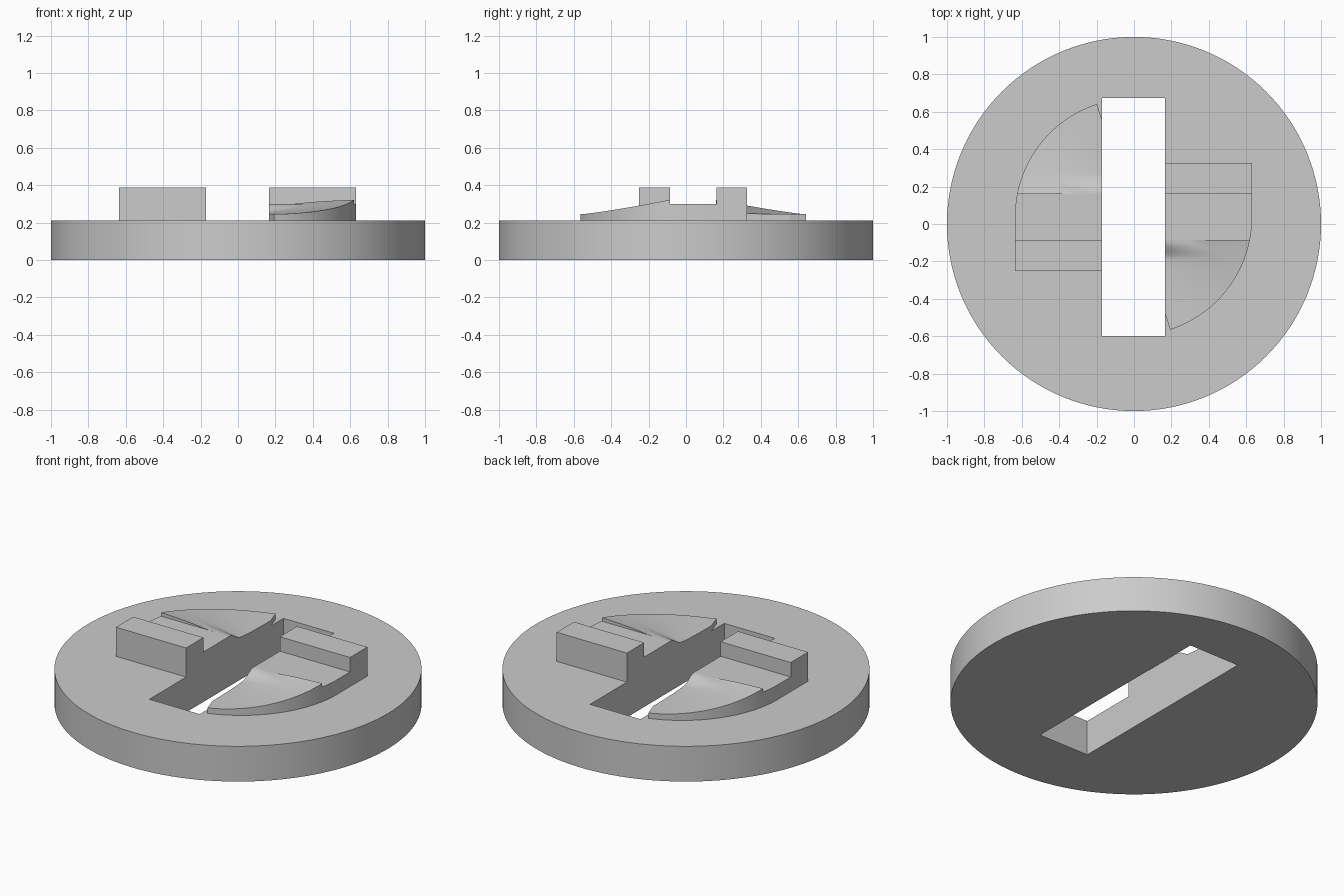
import bpy, bmesh, math

if "Cube" in bpy.data.objects:
    bpy.data.objects.remove(bpy.data.objects["Cube"])

CX, CY = -0.0025, 0.038     # centre of the point-symmetric cam pair
R, X0 = 0.634, 0.1675       # cam radius, half slot width
BASE, SHELF, BLOCK = 0.212, 0.30, 0.387
Y1, Y2, Y3 = -0.123, 0.124, 0.288   # shelf start, block start, block end

grey = bpy.data.materials.new("grey")
grey.diffuse_color = (0.6, 0.6, 0.6, 1)
grey.use_nodes = True
grey.node_tree.nodes["Principled BSDF"].inputs["Base Color"].default_value = grey.diffuse_color


def finish(bm, name):
    bmesh.ops.recalc_face_normals(bm, faces=bm.faces)
    me = bpy.data.meshes.new(name)
    bm.to_mesh(me)
    bm.free()
    ob = bpy.data.objects.new(name, me)
    me.materials.append(grey)
    bpy.context.collection.objects.link(ob)
    return ob


def smooth(ob, deg=30):
    bpy.ops.object.select_all(action='DESELECT')
    ob.select_set(True)
    bpy.context.view_layer.objects.active = ob
    bpy.ops.object.shade_smooth_by_angle(angle=math.radians(deg))


def prism(name, pts, z0, z1):
    bm = bmesh.new()
    f = bm.faces.new([bm.verts.new((x, y, z0)) for x, y in pts])
    ext = bmesh.ops.extrude_face_region(bm, geom=[f], use_keep_orig=True)
    verts = [v for v in ext["geom"] if isinstance(v, bmesh.types.BMVert)]
    bmesh.ops.translate(bm, verts=verts, vec=(0, 0, z1 - z0))
    return finish(bm, name)


def ramp_height(x, y):
    # helical fall, eased into the shelf level beside the slot
    a0, a1 = math.asin(-Y1 / R), math.radians(72)
    t = min(1, max(0, (math.atan2(-y, x) - a0) / (a1 - a0)))
    z = 0.245 + 0.077 * (1 - t) ** 1.7
    k = min(1, (Y1 - y) / 0.1)
    k = k * k * (3 - 2 * k)
    return z if z > SHELF else SHELF + (z - SHELF) * k


def ramp(name, n=32, m=16):
    a0, a1 = math.asin(-Y1 / R), math.radians(72)
    yin = -X0 * math.tan(a1)
    bm = bmesh.new()
    top, low = [], []
    for i in range(n + 1):
        s = i / n
        a = a0 + (a1 - a0) * s
        ox, oy = R * math.cos(a), -R * math.sin(a)
        iy = Y1 + (yin - Y1) * s
        pts = [(X0 + (ox - X0) * j / m, iy + (oy - iy) * j / m) for j in range(m + 1)]
        top.append([bm.verts.new((x, y, ramp_height(x, y))) for x, y in pts])
        low.append([bm.verts.new((x, y, BASE)) for x, y in pts])
    for i in range(n):
        for j in range(m):
            for g in (top, low):
                bm.faces.new((g[i][j], g[i + 1][j], g[i + 1][j + 1], g[i][j + 1]))
        for j in (0, m):
            bm.faces.new((top[i][j], top[i + 1][j], low[i + 1][j], low[i][j]))
    for j in range(m):
        for i in (0, n):
            bm.faces.new((top[i][j], top[i][j + 1], low[i][j + 1], low[i][j]))
    return finish(bm, name)


# Round base plate with the rectangular through slot
N = 128
disc = [(math.cos(2 * math.pi * i / N), math.sin(2 * math.pi * i / N)) for i in range(N)]
plate = prism("base_plate", disc, 0, BASE)
sx, sy = X0, 0.637
cutter = prism("slot_cutter", [(CX - sx, CY - sy), (CX + sx, CY - sy),
                               (CX + sx, CY + sy), (CX - sx, CY + sy)], -0.2, 0.6)
mod = plate.modifiers.new("slot", 'BOOLEAN')
mod.operation, mod.solver, mod.object = 'DIFFERENCE', 'EXACT', cutter
bpy.context.view_layer.objects.active = plate
plate.select_set(True)
bpy.ops.object.modifier_apply(modifier="slot")
bpy.data.objects.remove(cutter, do_unlink=True)
smooth(plate)

# Two cams, the second turned half way round
for side, turn in (("right", 0), ("left", math.pi)):
    arc = [(R * math.cos(a), R * math.sin(a))
           for a in (math.asin(Y1 / R) * (1 - i / 6) for i in range(7))]
    shelf = prism(side + "_shelf", [(X0, Y1)] + arc + [(R, Y2), (X0, Y2)], BASE, SHELF)
    block = prism(side + "_stop_block", [(X0, Y2), (R, Y2), (R, Y3), (X0, Y3)], BASE, BLOCK)
    slope = ramp(side + "_ramp")
    smooth(shelf)
    smooth(slope)
    for ob in (shelf, block, slope):
        ob.location = (CX, CY, 0)
        ob.rotation_euler.z = turn
